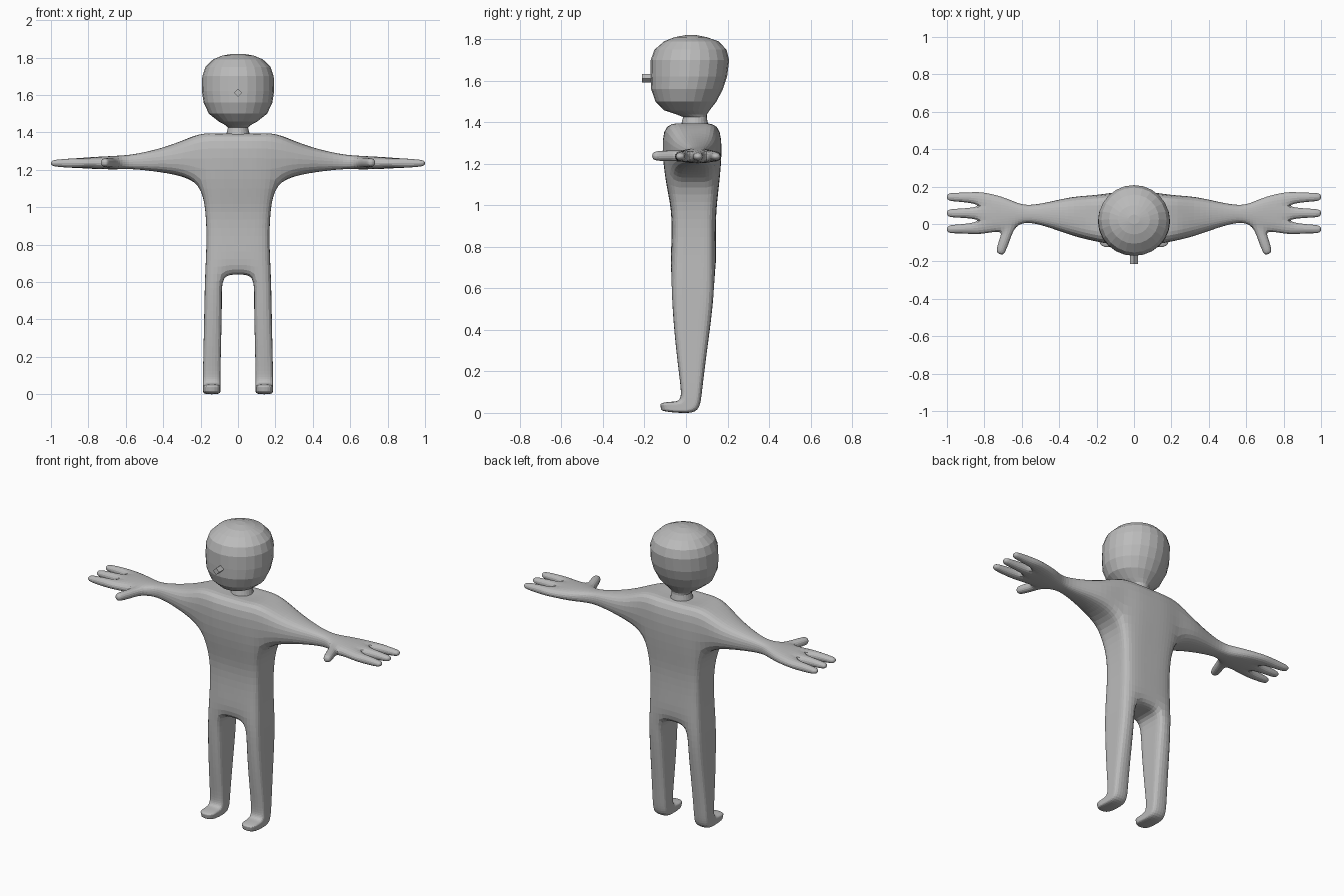
import bpy, bmesh, math

if "Cube" in bpy.data.objects:
    bpy.data.objects.remove(bpy.data.objects["Cube"])

grey = bpy.data.materials.new("plain grey")
grey.diffuse_color = (0.5, 0.5, 0.5, 1)
grey.use_nodes = True
grey.node_tree.nodes["Principled BSDF"].inputs["Base Color"].default_value = grey.diffuse_color


def finish(name, bm):
    bmesh.ops.recalc_face_normals(bm, faces=bm.faces)
    me = bpy.data.meshes.new(name)
    bm.to_mesh(me)
    bm.free()
    me.materials.append(grey)
    ob = bpy.data.objects.new(name, me)
    bpy.context.collection.objects.link(ob)
    return ob


def lerp(a, b, t):
    return a + (b - a) * t


def verts(bm, pts):
    return [bm.verts.new(p) for p in pts]


def bridge(bm, a, b, closed=True, skip=()):
    n = len(a)
    for i in range(n if closed else n - 1):
        if i not in skip:
            j = (i + 1) % n
            bm.faces.new((a[i], a[j], b[j], b[i]))


# ---- body: half cage, mirrored and subdivided ----
bm = bmesh.new()


def torso_layer(z, xi, xo, f, b):
    ys = [lerp(f, b, t) for t in (0.06, 0.333, 0.667, 0.94)]
    return verts(bm, [(0, f, z), (xi, f, z)] + [(xo, y, z) for y in ys]
                 + [(xi, b, z), (0, b, z)])


def inner_cap(ring, z):
    """Closes the middle columns of a torso layer; returns its inner points."""
    x, f, b = ring[1].co.x, ring[1].co.y, ring[6].co.y
    y1, y2 = lerp(f, b, 0.333), lerp(f, b, 0.667)
    n1, n2, c1, c2 = verts(bm, [(x, y1, z), (x, y2, z), (0, y1, z), (0, y2, z)])
    bm.faces.new((ring[0], ring[1], n1, c1))
    bm.faces.new((c1, n1, n2, c2))
    bm.faces.new((c2, n2, ring[6], ring[7]))
    return n1, n2


# torso, with the sides of the top band left open for the arm
layers = [torso_layer(*p) for p in (
    (0.64, 0.09, 0.176, -0.080, 0.147),
    (0.80, 0.09, 0.167, -0.070, 0.143),
    (0.98, 0.095, 0.17, -0.066, 0.143),
    (1.13, 0.10, 0.20, -0.105, 0.165),
    (1.40, 0.10, 0.20, -0.125, 0.182))]
for k in range(4):
    bridge(bm, layers[k], layers[k + 1], False, (2, 3, 4) if k == 3 else ())
top, low, hip = layers[4], layers[3], layers[0]
n1, n2 = inner_cap(top, 1.39)
bm.faces.new((top[1], top[2], top[3], n1))
bm.faces.new((n1, top[3], top[4], n2))
bm.faces.new((n2, top[4], top[5], top[6]))

# leg and foot: rings given by front (y, z) and back (y, z) points
n1, n2 = inner_cap(hip, 0.64)
prev = hip[1:7] + [n2, n1]
for xi, xo, fy, fz, by, bz in (
        (0.085, 0.179, -0.068, 0.50, 0.131, 0.50),
        (0.090, 0.183, -0.050, 0.30, 0.103, 0.30),
        (0.094, 0.187, -0.027, 0.13, 0.080, 0.12),
        (0.094, 0.187, -0.024, 0.075, 0.074, 0.06),
        (0.094, 0.187, -0.040, 0.055, 0.058, -0.004),
        (0.094, 0.187, -0.080, 0.055, -0.040, -0.001),
        (0.096, 0.186, -0.127, 0.047, -0.122, 0.008)):
    p = [(lerp(fy, by, t), lerp(fz, bz, t)) for t in (0, 0.333, 0.667, 1)]
    ring = verts(bm, [(xi, *p[0])] + [(xo, *q) for q in p]
                 + [(xi, *p[3]), (xi, *p[2]), (xi, *p[1])])
    bridge(bm, prev, ring)
    prev = ring
for q in ((0, 1, 2, 7), (7, 2, 3, 6), (6, 3, 4, 5)):
    bm.faces.new([prev[i] for i in q])

# arm and palm: x, front y, back y, top z, bottom z
arm = [top[2:6] + low[5:1:-1]]
for x, f, b, zt, zb in (
        (0.32, -0.070, 0.152, 1.345, 1.172),
        (0.45, -0.020, 0.120, 1.304, 1.192),
        (0.57, 0.014, 0.096, 1.280, 1.205),
        (0.635, -0.010, 0.118, 1.276, 1.202),
        (0.705, -0.034, 0.150, 1.272, 1.202),
        (0.82, -0.060, 0.177, 1.266, 1.206)):
    zm = (zt + zb) / 2
    cols = [(lerp(f, b, j / 3), 0.75 if j in (0, 3) else 1) for j in range(4)]
    ring = verts(bm, [(x, y, lerp(zm, zt, k)) for y, k in cols]
                 + [(x, y, lerp(zm, zb, k)) for y, k in reversed(cols)])
    bridge(bm, arm[-1], ring, True, (7,) if x == 0.705 else ())
    arm.append(ring)

# three fingers
end = arm[-1]
for j, (y0, y1) in enumerate(((-0.023, -0.028), (0.058, 0.058), (0.139, 0.145))):
    prev = [end[j], end[j + 1], end[6 - j], end[7 - j]]
    for x, t, h, zt, zb in ((0.885, 0.4, 0.029, 1.263, 1.208),
                            (0.96, 0.8, 0.025, 1.257, 1.213),
                            (1.004, 1, 0.021, 1.251, 1.220)):
        c = lerp(y0, y1, t)
        ring = verts(bm, [(x, c - h, zt), (x, c + h, zt), (x, c + h, zb), (x, c - h, zb)])
        bridge(bm, prev, ring)
        prev = ring
    bm.faces.new(prev)

# thumb
a, b = arm[-3], arm[-2]
prev = [a[0], a[7], b[7], b[0]]
for x, y, h in ((0.69, -0.08, 0.028), (0.708, -0.13, 0.026), (0.718, -0.164, 0.021)):
    d = h * 0.35
    ring = verts(bm, [(x - h, y - d, 1.238 + h), (x - h, y - d, 1.238 - h),
                      (x + h, y + d, 1.238 - h), (x + h, y + d, 1.238 + h)])
    bridge(bm, prev, ring)
    prev = ring
bm.faces.new(prev)

body = finish("body", bm)
mirror = body.modifiers.new("mirror", 'MIRROR')
mirror.use_clip = True
sub = body.modifiers.new("subdivision", 'SUBSURF')
sub.levels = sub.render_levels = 2

# ---- head and neck: stacked rings (z, half width, front y, back y) ----
bm = bmesh.new()
N = 24
prev = None
for z, rx, f, b in (
        (1.365, 0.080, -0.035, 0.118), (1.392, 0.062, -0.022, 0.106),
        (1.425, 0.054, -0.014, 0.100), (1.438, 0.066, -0.045, 0.101),
        (1.458, 0.103, -0.105, 0.114), (1.50, 0.156, -0.147, 0.147),
        (1.56, 0.184, -0.168, 0.178), (1.62, 0.193, -0.170, 0.198),
        (1.70, 0.191, -0.170, 0.208), (1.75, 0.174, -0.152, 0.195),
        (1.79, 0.133, -0.105, 0.157), (1.81, 0.085, -0.055, 0.10),
        (1.82, 0.030, 0.0, 0.05)):
    ring = verts(bm, [(rx * math.cos(2 * math.pi * i / N),
                       (f + b) / 2 + (b - f) / 2 * math.sin(2 * math.pi * i / N), z)
                      for i in range(N)])
    if prev:
        bridge(bm, prev, ring)
    else:
        bm.faces.new(ring)
    prev = ring
bm.faces.new(prev)
finish("head_and_neck", bm)

# ---- nose: small diamond peg ----
bm = bmesh.new()
r = 0.021
back, front = (verts(bm, [(r, y, 1.612), (0, y, 1.612 + r), (-r, y, 1.612), (0, y, 1.612 - r)])
               for y in (-0.15, -0.213))
bridge(bm, back, front)
bm.faces.new(back)
bm.faces.new(front)
finish("nose", bm)
